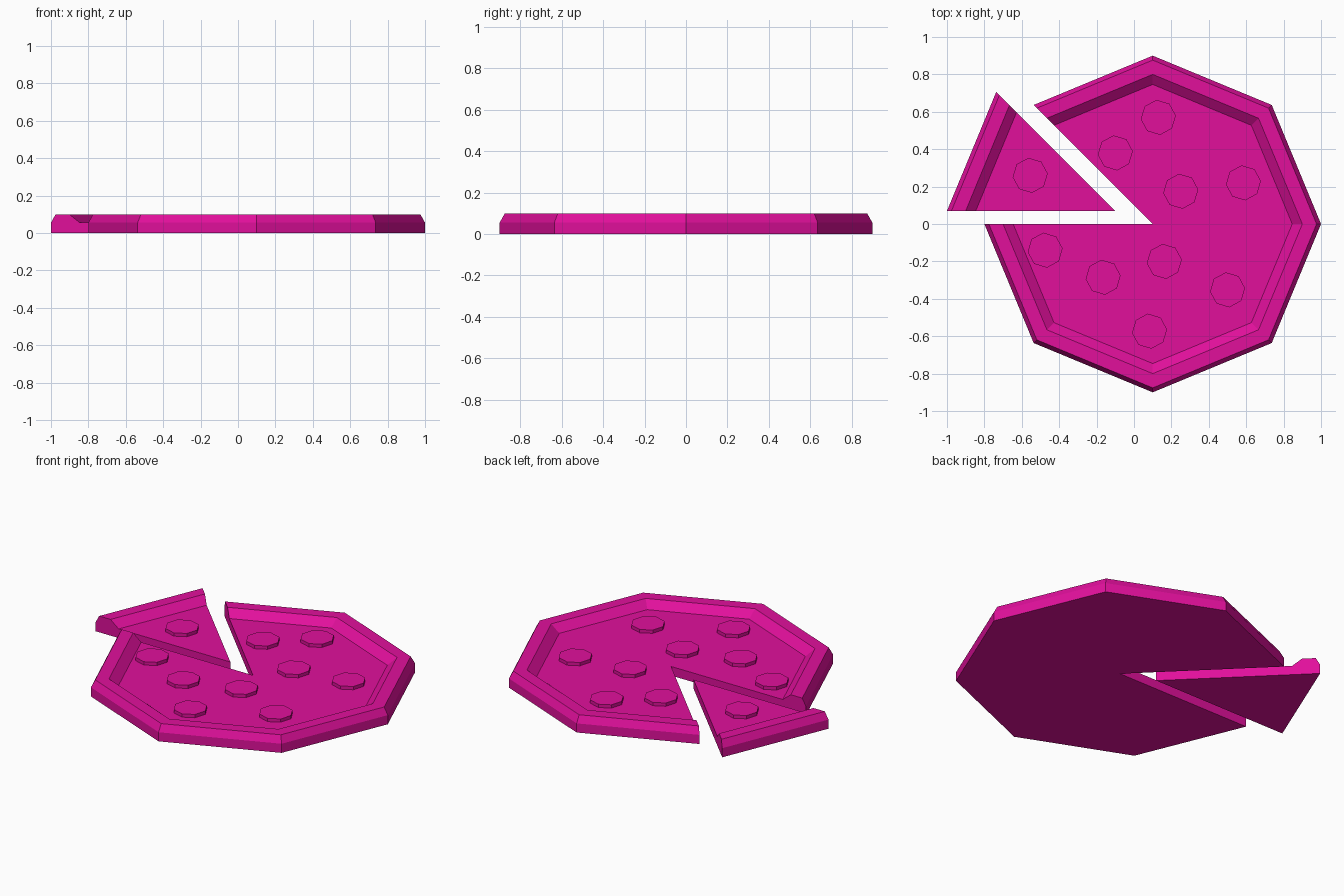
import bpy, bmesh
from math import radians, cos, sin

if "Cube" in bpy.data.objects:
    bpy.data.objects.remove(bpy.data.objects["Cube"])

mat = bpy.data.materials.new("magenta")
mat.diffuse_color = (0.75, 0.005, 0.33, 1)
mat.use_nodes = True
mat.node_tree.nodes["Principled BSDF"].inputs["Base Color"].default_value = mat.diffuse_color

FLOOR = 0.055
# cross-section from the centre out over the crust: (radius, z)
PROFILE = [(0, 0), (0.9, 0), (0.9, 0.055), (0.876, 0.098),
           (0.80, 0.098), (0.746, FLOOR), (0, FLOOR)]


def finish(bm, name):
    bmesh.ops.remove_doubles(bm, verts=bm.verts, dist=1e-5)
    bmesh.ops.recalc_face_normals(bm, faces=bm.faces)
    me = bpy.data.meshes.new(name)
    bm.to_mesh(me)
    bm.free()
    me.materials.append(mat)
    ob = bpy.data.objects.new(name, me)
    bpy.context.collection.objects.link(ob)


def wedge(name, start, steps, cx, cy):
    """Sweep the profile through 45 degree steps and close both cut ends."""
    bm = bmesh.new()
    axis = {z: bm.verts.new((cx, cy, z)) for r, z in PROFILE if r == 0}
    rings = []
    for i in range(steps + 1):
        a = radians(start + 45 * i)
        rings.append([axis[z] if r == 0 else
                      bm.verts.new((cx + r * cos(a), cy + r * sin(a), z))
                      for r, z in PROFILE])
    for a, b in zip(rings, rings[1:]):
        for k in range(len(PROFILE) - 1):
            quad = [a[k], a[k + 1], b[k + 1], b[k]]
            bm.faces.new(list(dict.fromkeys(quad)))
    bm.faces.new(rings[0])
    bm.faces.new(rings[-1])
    finish(bm, name)


def topping(name, x, y, r=0.094, h=0.02):
    """Eight-sided disc resting on the floor of the pie."""
    bm = bmesh.new()
    ring = [bm.verts.new((x + r * cos(radians(45 * i + 6)),
                          y + r * sin(radians(45 * i + 6)), FLOOR))
            for i in range(8)]
    base = bm.faces.new(ring)
    top = bmesh.ops.extrude_face_region(bm, geom=[base], use_keep_orig=True)
    bmesh.ops.translate(bm, vec=(0, 0, h),
                        verts=[v for v in top["geom"] if isinstance(v, bmesh.types.BMVert)])
    finish(bm, name)


# pie with one eighth cut out, and the slice pulled away
wedge("pizza_body", 180, 7, 0.1, 0)
wedge("pizza_slice", 135, 1, -0.1, 0.07)

# toppings
spots = [(0.13, 0.57), (-0.10, 0.38), (0.25, 0.175), (0.585, 0.22), (-0.555, 0.26),
         (-0.475, -0.14), (-0.165, -0.285), (0.162, -0.2), (0.5, -0.352), (0.083, -0.573)]
for i, (x, y) in enumerate(spots):
    topping(f"pepperoni_{i + 1}", x, y)
